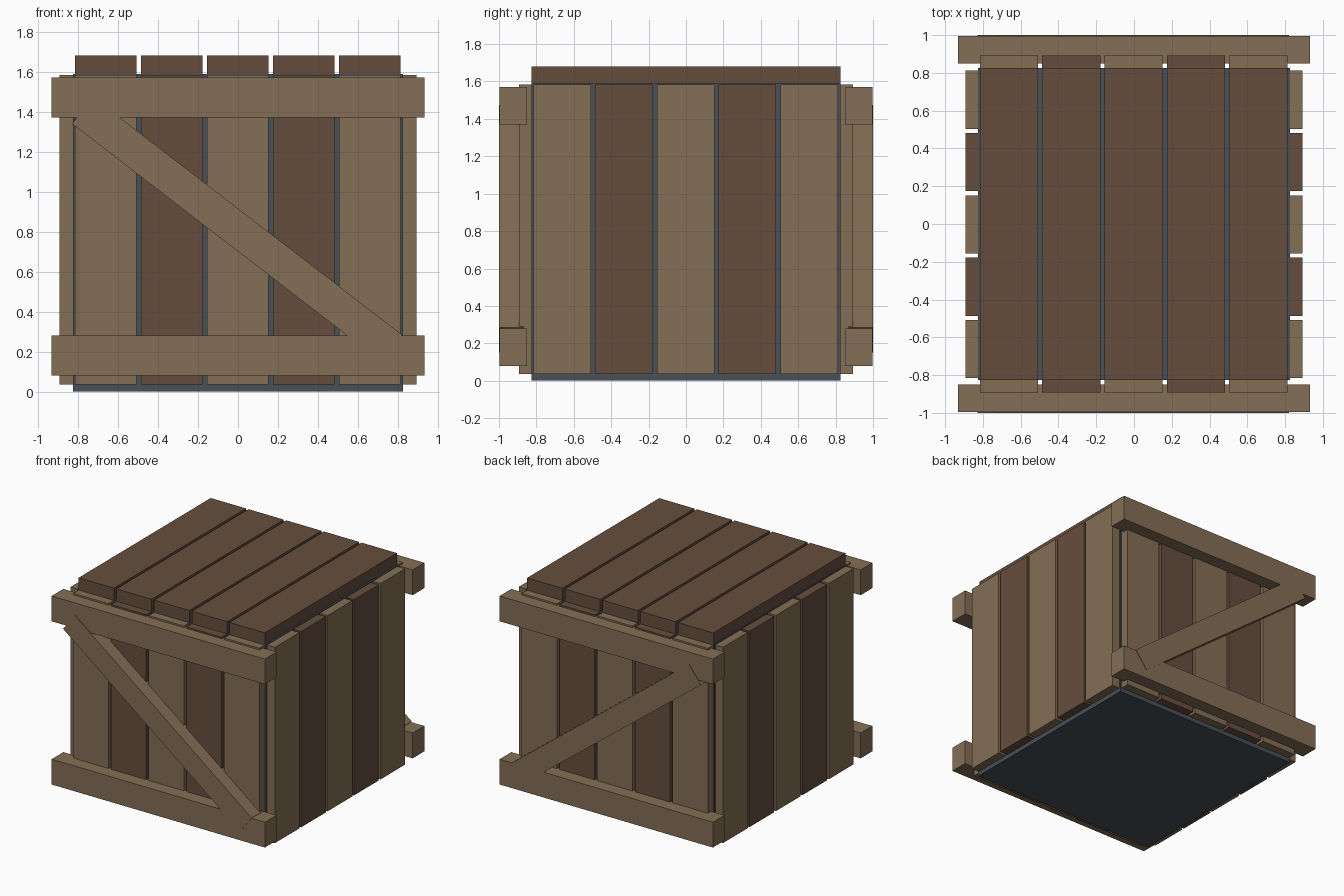
import bpy
from mathutils import Matrix, Vector
from math import atan2

if "Cube" in bpy.data.objects:
    bpy.data.objects.remove(bpy.data.objects["Cube"])


def material(name, rgb):
    m = bpy.data.materials.new(name)
    m.diffuse_color = (*rgb, 1)
    m.use_nodes = True
    m.node_tree.nodes["Principled BSDF"].inputs["Base Color"].default_value = m.diffuse_color
    return m


LIGHT = material("light_wood", (0.23, 0.156, 0.09))
DARK = material("dark_wood", (0.133, 0.076, 0.048))
LINER = material("slate_liner", (0.063, 0.08, 0.095))


def box(name, lo, hi, mat, turn=0.0):
    """Box between two corners, optionally turned about its own Y axis."""
    lo, hi = Vector(lo), Vector(hi)
    c, h = (lo + hi) / 2, (hi - lo) / 2
    verts = [(x * h.x, y * h.y, z * h.z) for x in (-1, 1) for y in (-1, 1) for z in (-1, 1)]
    faces = [(0, 1, 3, 2), (4, 6, 7, 5), (0, 4, 5, 1), (2, 3, 7, 6), (0, 2, 6, 4), (1, 5, 7, 3)]
    me = bpy.data.meshes.new(name)
    me.from_pydata(verts, [], faces)
    me.materials.append(mat)
    ob = bpy.data.objects.new(name, me)
    ob.matrix_world = Matrix.Translation(c) @ Matrix.Rotation(turn, 4, 'Y')
    bpy.context.collection.objects.link(ob)
    return ob


# Inner box
box("inner_box", (-0.825, -0.825, 0), (0.825, 0.825, 1.588), LINER)

# Planks: five per wall and five on the lid
for i in range(5):
    c = (i - 2) * 0.33 - 0.002
    a, b = c - 0.154, c + 0.154
    mat = DARK if i % 2 else LIGHT
    box(f"lid_plank_{i}", (a, -0.825, 1.582), (b, 0.825, 1.68), DARK)
    for side, s in (("front", -1), ("back", 1)):
        y = sorted((s * 0.823, s * 0.892))
        box(f"{side}_plank_{i}", (a, y[0], 0.035), (b, y[1], 1.583), mat)
    for side, s in (("left", -1), ("right", 1)):
        x = sorted((s * 0.823, s * 0.893))
        box(f"{side}_plank_{i}", (x[0], a, 0.035), (x[1], b, 1.583), mat)

# Rails and diagonal braces on the front and back
angle = atan2(1.055 + 0.135, 1.65 - 0.103)
for side, s in (("front", -1), ("back", 1)):
    y = sorted((s * 0.85, s * 0.996))
    for level, z in (("lower", 0.08), ("upper", 1.37)):
        box(f"{side}_{level}_rail", (-0.932, y[0], z), (0.932, y[1], z + 0.2), LIGHT)
    y = sorted((s * 0.87, s * 1.0))
    box(f"{side}_brace", (-0.98, y[0], 0.727), (0.97, y[1], 0.897), LIGHT, angle)
